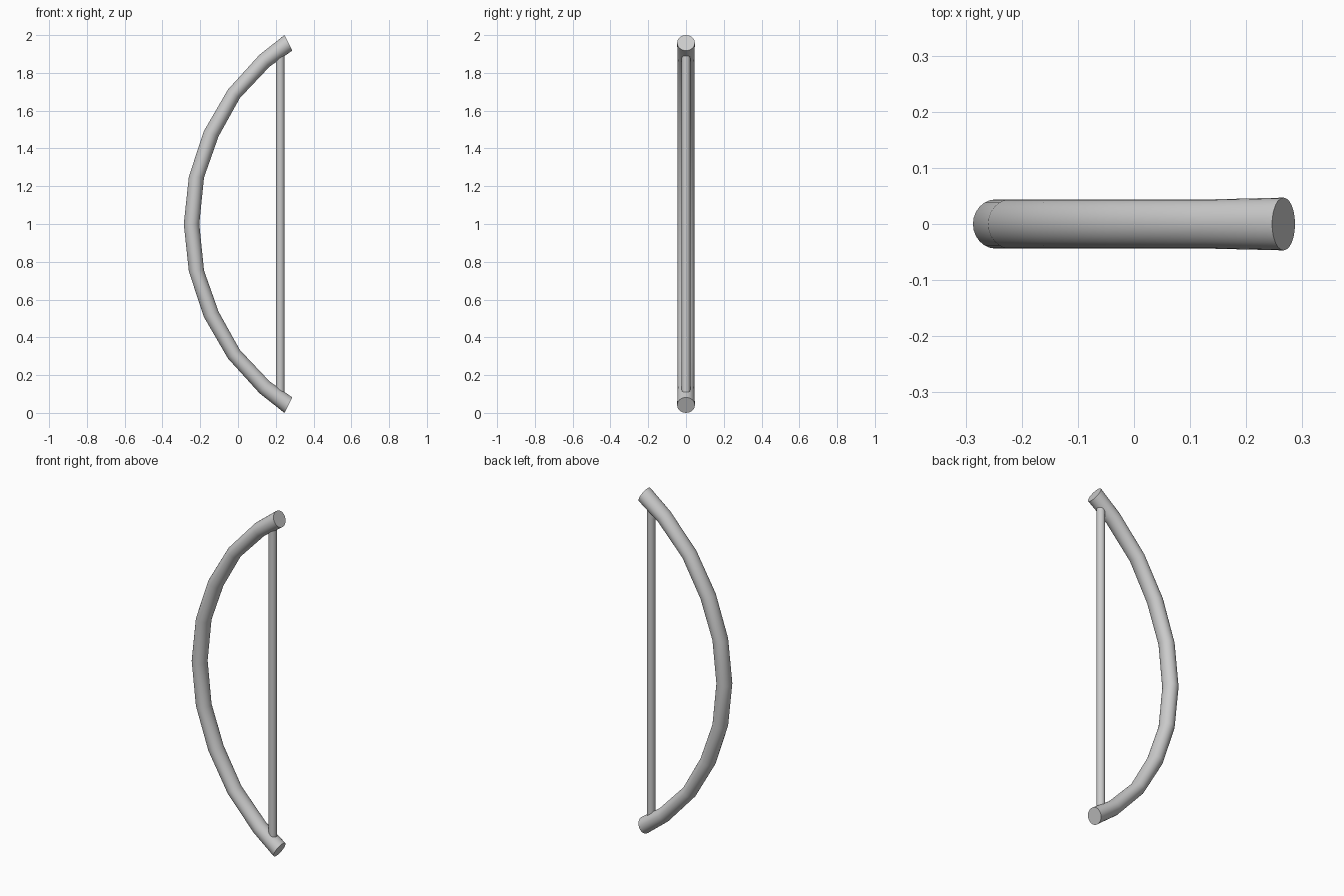
import bpy, bmesh, math
from mathutils import Vector

if "Cube" in bpy.data.objects:
    bpy.data.objects.remove(bpy.data.objects["Cube"])

SIDES = 24

def finish(bm, name):
    bmesh.ops.recalc_face_normals(bm, faces=bm.faces)
    mesh = bpy.data.meshes.new(name)
    bm.to_mesh(mesh)
    bm.free()
    obj = bpy.data.objects.new(name, mesh)
    bpy.context.collection.objects.link(obj)
    bpy.ops.object.select_all(action='DESELECT')
    obj.select_set(True)
    bpy.context.view_layer.objects.active = obj
    bpy.ops.object.shade_smooth_by_angle(angle=math.radians(30))
    return obj

def tube(name, sections):
    """Loft rings, each given by outer (x, z), inner (x, z) and half width in y."""
    bm = bmesh.new()
    rings = []
    for (ox, oz), (ix, iz), ry in sections:
        outer, inner = Vector((ox, 0, oz)), Vector((ix, 0, iz))
        mid, half = (outer + inner) / 2, (outer - inner) / 2
        ring = []
        for k in range(SIDES):
            a = 2 * math.pi * k / SIDES
            ring.append(bm.verts.new(mid + half * math.cos(a) + Vector((0, ry * math.sin(a), 0))))
        rings.append(ring)
    for a, b in zip(rings, rings[1:]):
        for k in range(SIDES):
            n = (k + 1) % SIDES
            bm.faces.new((a[k], a[n], b[n], b[k]))
    bm.faces.new(rings[0])
    bm.faces.new(rings[-1])
    return finish(bm, name)

# Curved limb: upper half from grip to tip, mirrored about z = 1
upper = [
    ((-0.287, 1.000), (-0.205, 1.000), 0.044),
    ((-0.260, 1.252), (-0.180, 1.246), 0.044),
    ((-0.180, 1.493), (-0.103, 1.464), 0.044),
    ((-0.053, 1.712), (0.010, 1.667), 0.044),
    ((0.115, 1.897), (0.167, 1.833), 0.044),
    ((0.246, 2.000), (0.287, 1.918), 0.047),
]
lower = [((ox, 2 - oz), (ix, 2 - iz), ry) for (ox, oz), (ix, iz), ry in reversed(upper[1:])]
tube("bow_limb", lower + upper)

# Straight string, its ends sunk into the limb tips
tube("bow_string", [((0.201, z), (0.246, z), 0.0225) for z in (0.09, 1.91)])
